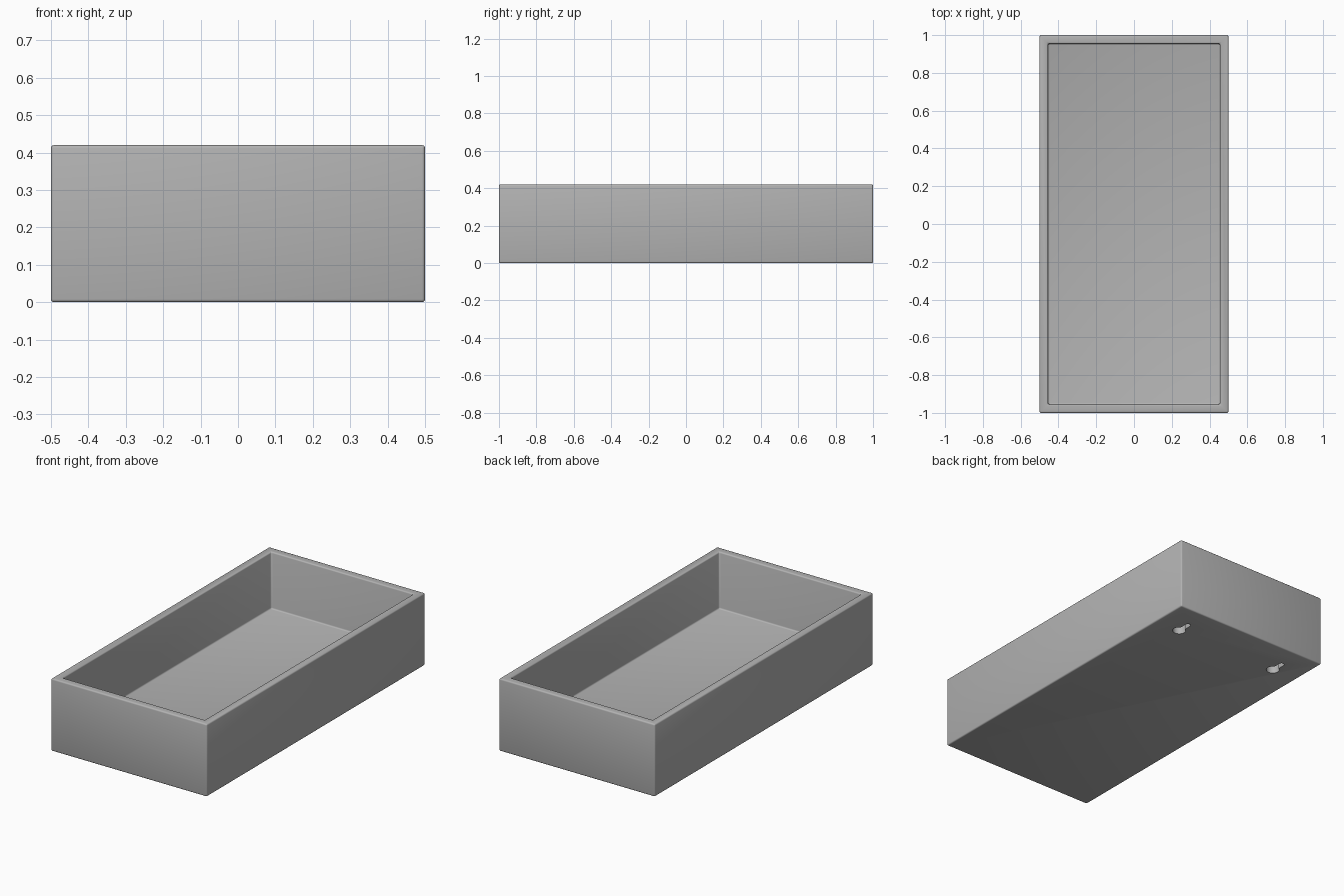
import bpy, bmesh, math
from mathutils import Vector

# Remove the default cube
cube = bpy.data.objects.get("Cube")
if cube:
    bpy.data.objects.remove(cube, do_unlink=True)

WIDTH, LENGTH, HEIGHT = 1.0, 2.0, 0.42
WALL, FLOOR, ROUND = 0.045, 0.09, 0.008

# Single plain grey finish
grey = bpy.data.materials.new("plain grey")
grey.use_nodes = True
colour = (0.45, 0.45, 0.45, 1)
grey.diffuse_color = colour
grey.node_tree.nodes["Principled BSDF"].inputs["Base Color"].default_value = colour


def make_object(name, bm):
    mesh = bpy.data.meshes.new(name)
    bmesh.ops.recalc_face_normals(bm, faces=bm.faces)
    bm.to_mesh(mesh)
    bm.free()
    mesh.materials.append(grey)
    obj = bpy.data.objects.new(name, mesh)
    bpy.context.collection.objects.link(obj)
    return obj


def arc(cx, cy, radius, start, end, steps):
    angles = [start + (end - start) * i / steps for i in range(steps + 1)]
    return [(cx + radius * math.cos(a), cy + radius * math.sin(a)) for a in angles]


# Open tray: a block with its top inset and pushed down, edges rounded
bm = bmesh.new()
bmesh.ops.create_cube(bm, size=1)
bmesh.ops.scale(bm, vec=(WIDTH, LENGTH, HEIGHT), verts=bm.verts)
bmesh.ops.translate(bm, vec=(0, 0, HEIGHT / 2), verts=bm.verts)
bm.normal_update()
top = max(bm.faces, key=lambda f: f.calc_center_median().z)
bmesh.ops.inset_region(bm, faces=[top], thickness=WALL, use_even_offset=True)
well = bmesh.ops.extrude_face_region(bm, geom=[top])["geom"]
floor_verts = [g for g in well if isinstance(g, bmesh.types.BMVert)]
bmesh.ops.translate(bm, vec=(0, 0, FLOOR - HEIGHT), verts=floor_verts)
if top.is_valid:
    bmesh.ops.delete(bm, geom=[top], context="FACES_ONLY")
bm.normal_update()
edges = [e for e in bm.edges if len(e.link_faces) == 2 and e.calc_face_angle(0) > 0.5]
bmesh.ops.bevel(bm, geom=edges, offset=ROUND, segments=3, profile=0.5, affect="EDGES")
tray = make_object("tray", bm)


# Keyhole hanger recesses under one end, slots pointing to the back
def keyhole(name, x, y=0.785, radius=0.036, slot=0.015, reach=0.075, depth=0.06):
    meet = math.acos(slot / radius)
    outline = arc(x, y, radius, math.pi - meet, 2 * math.pi + meet, 24)
    outline += arc(x, y + reach, slot, 0, math.pi, 10)
    kb = bmesh.new()
    face = kb.faces.new([kb.verts.new((px, py, -0.02)) for px, py in outline])
    geom = bmesh.ops.extrude_face_region(kb, geom=[face])["geom"]
    bmesh.ops.translate(kb, vec=Vector((0, 0, depth + 0.02)),
                        verts=[g for g in geom if isinstance(g, bmesh.types.BMVert)])
    obj = make_object(name, kb)
    obj.hide_render = True
    return obj


bpy.ops.object.select_all(action="DESELECT")
tray.select_set(True)
bpy.context.view_layer.objects.active = tray
for side, x in (("left", 0.335), ("right", -0.335)):
    cutter = keyhole(side + "_keyhole_cutter", x)
    cut = tray.modifiers.new(side + " keyhole", "BOOLEAN")
    cut.operation = "DIFFERENCE"
    cut.solver = "EXACT"
    cut.object = cutter
    bpy.ops.object.modifier_apply(modifier=cut.name)
    bpy.data.objects.remove(cutter, do_unlink=True)

# Smooth the rounded edges, keep the recess rims crisp
bpy.ops.object.shade_smooth_by_angle(angle=math.radians(35))
